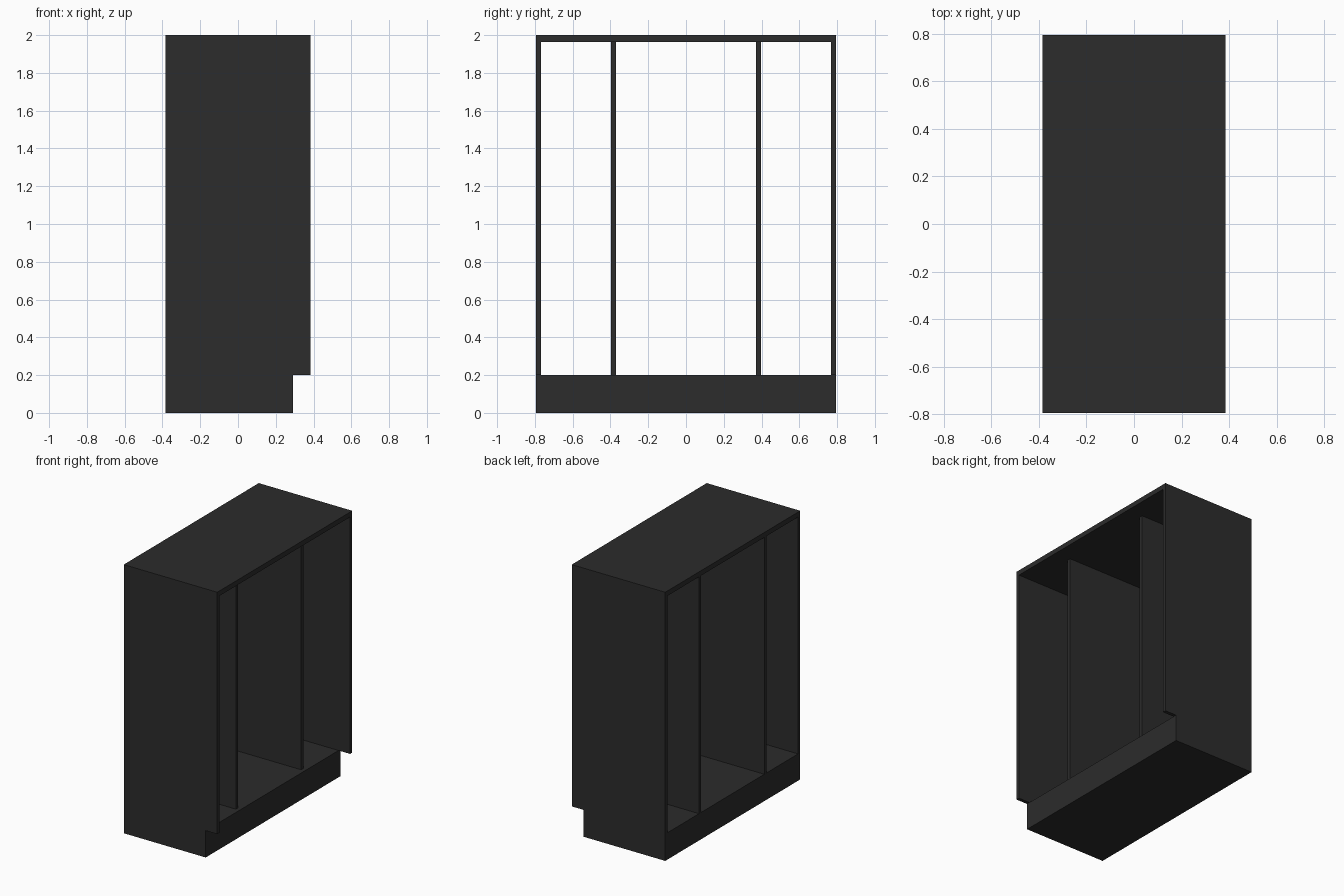
import bpy
import bmesh

if "Cube" in bpy.data.objects:
    bpy.data.objects.remove(bpy.data.objects["Cube"])

HX, HY, H = 0.385, 0.794, 2.0      # half depth, half width, height
KICK_X, KICK_Z = 0.29, 0.2         # recessed plinth front and height
PANEL, TOP = 0.026, 0.037          # board thicknesses
DIVIDER_Y, DIVIDER_X = 0.384, 0.26  # divider centre and front edge

dark = bpy.data.materials.new("dark_board")
dark.diffuse_color = (0.025, 0.025, 0.025, 1)
dark.use_nodes = True
dark.node_tree.nodes["Principled BSDF"].inputs["Base Color"].default_value = dark.diffuse_color


def box(name, lo, hi):
    """Box between two opposite corners."""
    bm = bmesh.new()
    bmesh.ops.create_cube(bm, size=1)
    for v in bm.verts:
        v.co = [(lo[i] + hi[i]) / 2 + v.co[i] * (hi[i] - lo[i]) for i in range(3)]
    mesh = bpy.data.meshes.new(name)
    bm.to_mesh(mesh)
    bm.free()
    mesh.materials.append(dark)
    obj = bpy.data.objects.new(name, mesh)
    bpy.context.collection.objects.link(obj)
    return obj


# Plinth with the cabinet floor on top, and the top board
box("plinth", (-HX, -HY, 0), (KICK_X, HY, KICK_Z))
box("top_board", (-HX, -HY, H - TOP), (HX, HY, H))

# Outer sides and shallower inner dividers, one of each per half
for side, s in (("left", -1), ("right", 1)):
    for part, y, front in (("side_panel", HY - PANEL / 2, HX),
                           ("divider", DIVIDER_Y, DIVIDER_X)):
        box(f"{part}_{side}",
            (-HX, s * y - PANEL / 2, KICK_Z),
            (front, s * y + PANEL / 2, H - TOP))
